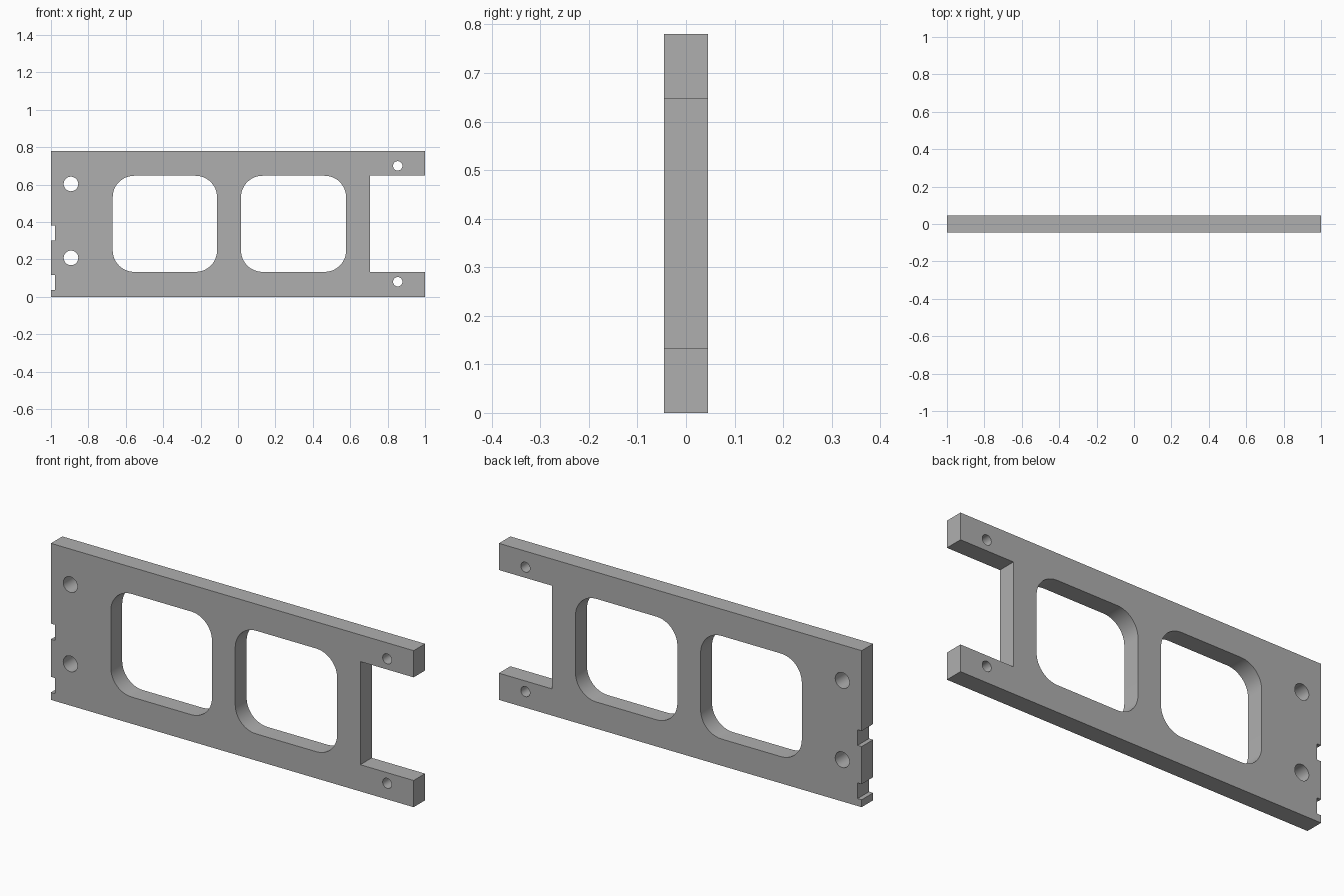
import bpy
import bmesh
from math import cos, sin, pi, radians

cube = bpy.data.objects.get("Cube")
if cube:
    bpy.data.objects.remove(cube, do_unlink=True)

HEIGHT, HALF_THICK = 0.78, 0.045
LOW, HIGH = 0.133, 0.647      # shared lower and upper edge of the openings


def arc(cx, cz, r, start, sweep, steps):
    """Points along an arc, angles in degrees."""
    return [(cx + r * cos(radians(start + sweep * i / steps)),
             cz + r * sin(radians(start + sweep * i / steps)))
            for i in range(steps + 1)]


def circle(cx, cz, r):
    return arc(cx, cz, r, 0, 360, 40)[:-1]


def rounded_window(x0, x1, r=0.115):
    corners = [(x1 - r, HIGH - r), (x0 + r, HIGH - r),
               (x0 + r, LOW + r), (x1 - r, LOW + r)]
    return [p for i, (x, z) in enumerate(corners)
            for p in arc(x, z, r, 90 * i, 90, 12)]


def edge_notch(z0, z1, depth=0.022):
    """Shallow rectangular notch in the -x edge, listed from top to bottom."""
    return [(-1, z1), (-1 + depth, z1), (-1 + depth, z0), (-1, z0)]


# Outline: forked at +x, two notches at -x
outline = [(-1, 0), (1, 0), (1, LOW), (0.706, LOW), (0.706, HIGH),
           (1, HIGH), (1, HEIGHT), (-1, HEIGHT)]
outline += edge_notch(0.302, 0.38) + edge_notch(0.037, 0.115)

# Openings: two windows, two large holes, two small fork holes
loops = [outline, rounded_window(-0.67, -0.112), rounded_window(0.016, 0.578)]
loops += [circle(-0.893, z, 0.039) for z in (0.208, 0.603)]
loops += [circle(0.854, z, 0.025) for z in (0.08, 0.70)]

# Extruded flat profile
curve = bpy.data.curves.new("frame_plate", 'CURVE')
curve.dimensions = '2D'
curve.fill_mode = 'BOTH'
curve.extrude = HALF_THICK
for points in loops:
    spline = curve.splines.new('POLY')
    spline.points.add(len(points) - 1)
    for target, (x, z) in zip(spline.points, points):
        target.co = (x, z, 0, 1)
    spline.use_cyclic_u = True

plate = bpy.data.objects.new("frame_plate", curve)
bpy.context.collection.objects.link(plate)
plate.rotation_euler.x = pi / 2
bpy.ops.object.select_all(action='DESELECT')
plate.select_set(True)
bpy.context.view_layer.objects.active = plate
bpy.ops.object.convert(target='MESH')
bpy.ops.object.transform_apply(location=False, rotation=True, scale=False)
plate = bpy.context.object

# Weld the faces to the walls and merge the flat triangles
bm = bmesh.new()
bm.from_mesh(plate.data)
bmesh.ops.remove_doubles(bm, verts=bm.verts, dist=0.0001)
bmesh.ops.recalc_face_normals(bm, faces=bm.faces)
bm.to_mesh(plate.data)
bm.free()
bpy.ops.object.shade_smooth_by_angle(angle=radians(30))

# Plain grey
grey = bpy.data.materials.new("plain_grey")
grey.use_nodes = True
color = (0.43, 0.43, 0.43, 1)
grey.diffuse_color = color
grey.node_tree.nodes["Principled BSDF"].inputs["Base Color"].default_value = color
plate.data.materials.clear()
plate.data.materials.append(grey)
